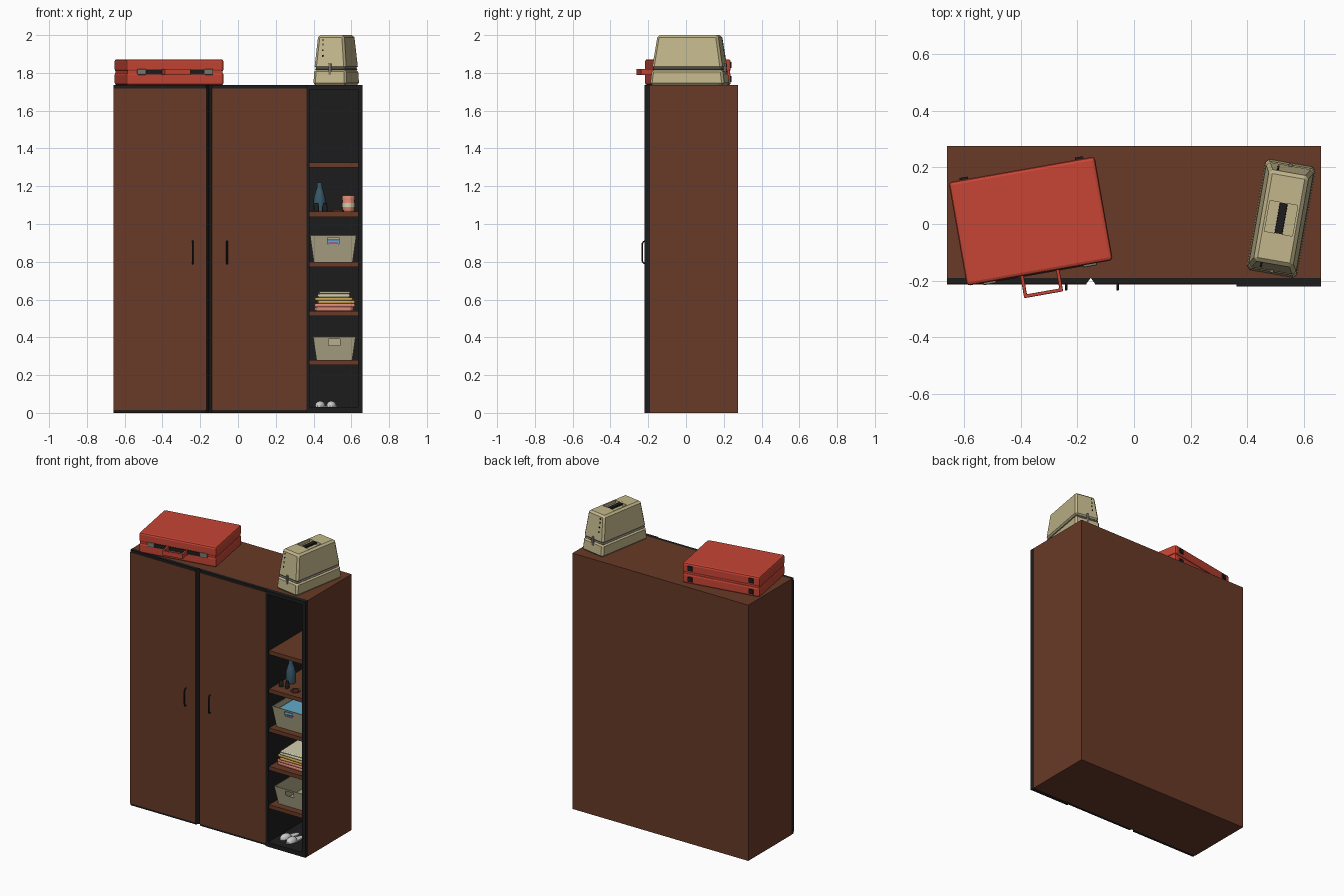
import bpy, bmesh, math
from mathutils import Matrix

if "Cube" in bpy.data.objects:
    bpy.data.objects.remove(bpy.data.objects["Cube"])

def mat(name, r, g, b):
    m = bpy.data.materials.new(name)
    m.diffuse_color = (r, g, b, 1)
    m.use_nodes = True
    m.node_tree.nodes["Principled BSDF"].inputs["Base Color"].default_value = m.diffuse_color
    return m

BROWN = mat("brown_wood", .14, .042, .02)
BLACK = mat("black", .012, .012, .012)
RED = mat("red", .57, .06, .035)
BEIGE = mat("beige", .54, .47, .26)
BIN = mat("bin_canvas", .42, .38, .24)
GREY = mat("grey_metal", .2, .19, .16)
BLUE = mat("blue_cloth", .12, .4, .6)
TEAL = mat("teal_glass", .04, .1, .14)
PINK = mat("salmon", .7, .24, .17)
GOLD = mat("gold", .6, .36, .08)
CREAM = mat("cream", .65, .62, .42)
WHITE = mat("white", .75, .75, .75)
PURPLE = mat("purple", .3, .1, .4)

def finish(name, bm, m, frame=None, bevel=0, segs=2, smooth=False):
    bmesh.ops.recalc_face_normals(bm, faces=bm.faces)
    me = bpy.data.meshes.new(name)
    bm.to_mesh(me)
    bm.free()
    me.materials.append(m)
    ob = bpy.data.objects.new(name, me)
    bpy.context.collection.objects.link(ob)
    if frame:
        ob.matrix_world = frame
    if bevel:
        b = ob.modifiers.new("bevel", 'BEVEL')
        b.width, b.segments = bevel, segs
    if smooth:
        bpy.context.view_layer.objects.active = ob
        ob.select_set(True)
        bpy.ops.object.shade_smooth_by_angle(angle=math.radians(40))
        ob.select_set(False)
    return ob

def box(name, x0, x1, y0, y1, z0, z1, m, frame=None, **kw):
    bm = bmesh.new()
    bmesh.ops.create_cube(bm, size=1)
    for v in bm.verts:
        v.co = (x1 if v.co.x > 0 else x0, y1 if v.co.y > 0 else y0, z1 if v.co.z > 0 else z0)
    return finish(name, bm, m, frame, **kw)

def frustum(name, bottom, top, z0, z1, m, frame, open_top=False, **kw):
    bm = bmesh.new()
    bmesh.ops.create_cube(bm, size=1)
    for v in bm.verts:
        w, l = top if v.co.z > 0 else bottom
        v.co = (v.co.x * w, v.co.y * l, z1 if v.co.z > 0 else z0)
    if open_top:
        up = [f for f in bm.faces if all(v.co.z > z1 - 1e-5 for v in f.verts)]
        bmesh.ops.delete(bm, geom=up, context='FACES_ONLY')
    return finish(name, bm, m, frame, **kw)

def prism(name, pts, z0, z1, m, frame=None, **kw):
    bm = bmesh.new()
    f = bm.faces.new([bm.verts.new((x, y, z0)) for x, y in pts])
    r = bmesh.ops.extrude_face_region(bm, geom=[f])
    for v in r['geom']:
        if isinstance(v, bmesh.types.BMVert):
            v.co.z = z1
    return finish(name, bm, m, frame, **kw)

def lathe(name, profile, x, y, z, m, n=20):
    bm = bmesh.new()
    vs = [bm.verts.new((r, 0, h)) for r, h in profile]
    es = [bm.edges.new(p) for p in zip(vs, vs[1:])]
    bmesh.ops.spin(bm, geom=vs + es, cent=(0, 0, 0), axis=(0, 0, 1), angle=2 * math.pi, steps=n)
    bmesh.ops.remove_doubles(bm, verts=bm.verts, dist=1e-4)
    return finish(name, bm, m, Matrix.Translation((x, y, z)), smooth=True)

def cut(ob, cutter, solid=0):
    bpy.context.view_layer.objects.active = ob
    if solid:
        s = ob.modifiers.new("wall", 'SOLIDIFY')
        s.thickness, s.offset = solid, -1
        bpy.ops.object.modifier_apply(modifier="wall")
    b = ob.modifiers.new("cut", 'BOOLEAN')
    b.operation, b.object, b.solver = 'DIFFERENCE', cutter, 'EXACT'
    bpy.ops.object.modifier_apply(modifier="cut")
    bpy.data.objects.remove(cutter)

def placed(x, y, deg):
    return Matrix.Translation((x, y, 0)) @ Matrix.Rotation(math.radians(deg), 4, 'Z')

# cabinet carcass
box("cabinet_left_side", -.66, -.635, -.19, .275, 0, 1.735, BROWN)
box("cabinet_right_side", .64, .66, -.19, .275, 0, 1.735, BROWN)
box("cabinet_back", -.635, .64, .25, .275, 0, 1.735, BROWN)
box("cabinet_top", -.635, .64, -.19, .25, 1.715, 1.735, BROWN)
box("cabinet_base", -.635, .64, -.19, .25, 0, .02, BROWN)
box("cabinet_inner_face", -.635, .355, -.19, -.18, .02, 1.715, BLACK)

# doors: black slabs with a V groove between them, brown faces
prism("left_door", [(-.66, -.19), (-.66, -.212), (-.169, -.212), (-.153, -.19)], .002, 1.735, BLACK)
prism("right_door", [(-.153, -.19), (-.137, -.212), (.362, -.212), (.362, -.19)], .002, 1.735, BLACK)
box("left_door_face", -.66, -.168, -.214, -.211, .015, 1.718, BROWN)
box("right_door_face", -.138, .362, -.214, -.211, .015, 1.718, BROWN)
for side, x in (("left", -.24), ("right", -.058)):
    cu = bpy.data.curves.new(side + "_door_handle", 'CURVE')
    cu.dimensions, cu.bevel_depth, cu.bevel_resolution = '3D', .0045, 1
    cu.materials.append(BLACK)
    path = [(-.21, .79), (-.225, .793), (-.232, .805), (-.232, .895), (-.225, .907), (-.21, .91)]
    sp = cu.splines.new('POLY')
    sp.points.add(len(path) - 1)
    for p, (y, z) in zip(sp.points, path):
        p.co = (x, y, z, 1)
    bpy.context.collection.objects.link(bpy.data.objects.new(side + "_door_handle", cu))

# open shelf bay: front frame, liner and shelves
box("bay_left_stile", .362, .378, -.22, -.19, 0, 1.735, BLACK)
box("bay_right_stile", .636, .66, -.22, -.19, 0, 1.735, BLACK)
box("bay_top_rail", .378, .636, -.22, -.19, 1.71, 1.735, BLACK)
box("bay_bottom_rail", .378, .636, -.22, -.19, 0, .03, BLACK)
box("bay_left_liner", .355, .378, -.19, .25, .02, 1.715, BLACK)
box("bay_right_liner", .636, .64, -.19, .25, .02, 1.715, BLACK)
box("bay_back_liner", .378, .636, .24, .25, .02, 1.715, BLACK)
box("bay_floor", .378, .636, -.19, .24, .02, .03, BLACK)
box("bay_ceiling", .378, .636, -.19, .24, 1.71, 1.715, BLACK)
for i, z in enumerate((.28, .54, .80, 1.065, 1.325)):
    box(f"shelf_{i + 1}", .378, .636, -.205, .24, z - .027, z, BROWN)

# storage bins with a grip hole
for name, x, z, h, w in (("lower_bin", .51, .28, .122, .225), ("upper_bin", .504, .80, .14, .245)):
    b = frustum(name, (w * .84, .29), (w, .33), z, z + h, BIN, placed(x, -.015, 0), open_top=True)
    cut(b, box("cutter", x - .03, x + .03, -.25, -.1, z + h - .045, z + h - .012, BIN), .006)
frustum("upper_bin_cloth", (.2, .29), (.21, .3), .86, .918, BLUE, placed(.504, -.015, 0), bevel=.01)
box("upper_bin_purple_cloth", .48, .53, -.168, -.155, .893, .904, PURPLE)

# folded clothes
z = .54
for i, (w, h, m, dx) in enumerate(((.205, .02, PINK, 0), (.215, .018, PINK, 0), (.195, .016, GOLD, .005),
                                   (.20, .018, GOLD, 0), (.17, .018, CREAM, -.005), (.165, .012, CREAM, -.005))):
    box(f"folded_cloth_{i + 1}", -w / 2, w / 2, -.14, .14, z, z + h, m,
        placed(.512 + dx, -.02, (i % 3 - 1) * 2), bevel=.006, smooth=True)
    z += h

# bottle, jars and ring
lathe("bottle", [(0, 0), (.029, 0), (.031, .01), (.031, .07), (.022, .105), (.014, .13), (.014, .155), (0, .155)],
      .432, -.05, 1.065, TEAL)
for i, x in enumerate((.416, .46)):
    lathe(f"small_jar_{i + 1}", [(0, 0), (.014, 0), (.014, .03), (.011, .034), (.011, .045), (0, .045)],
          x, -.13, 1.065, BLACK)
lathe("pink_jar", [(0, 0), (.028, 0), (.033, .01), (.033, .055), (.028, .062), (0, .062)], .585, -.06, 1.065, PINK)
lathe("pink_jar_lid", [(0, .06), (.034, .06), (.034, .08), (.03, .085), (0, .085)], .585, -.06, 1.065, PINK)
lathe("pink_jar_label", [(.0335, .025), (.0345, .025), (.0345, .045), (.0335, .045), (.0335, .025)],
      .585, -.06, 1.065, CREAM)
lathe("bracelet", [(.02, 0), (.03, 0), (.03, .008), (.02, .008), (.02, 0)], .53, -.14, 1.065, BROWN)

# shoes
for i, (x, y, a) in enumerate(((.445, -.08, -18), (.5, -.1, -10))):
    f = placed(x, y, a)
    sole = [((.024 + .005 * math.sin(t)) * math.cos(t), -.075 * math.sin(t))
            for t in (k * math.pi / 8 for k in range(16))]
    prism(f"shoe_sole_{i + 1}", sole, .03, .039, WHITE, f)
    bm = bmesh.new()
    bmesh.ops.create_uvsphere(bm, u_segments=14, v_segments=8, radius=1)
    for v in bm.verts:
        v.co = (v.co.x * .026, v.co.y * .04 - .032, .038 + max(v.co.z, 0) * .025)
    finish(f"shoe_upper_{i + 1}", bm, WHITE, f, smooth=True)

# red suitcase
S = placed(-.365, .01, 10)
W, D = .262, .186
for name, z0, z1 in (("suitcase_lower_shell", 1.735, 1.802), ("suitcase_upper_shell", 1.807, 1.872)):
    box(name, -W, W, -D, D, z0, z1, RED, S, bevel=.012, segs=2)
box("suitcase_core", -W + .006, W - .006, -D + .006, D - .006, 1.79, 1.82, RED, S)
box("suitcase_lock_strip", -.19, .19, -D - .003, -D + .01, 1.791, 1.818, BLACK, S)
h, y0, y1, t = .07, -D + .005, -.264, .012
prism("suitcase_handle", [(-h, y0), (-h, y1), (h, y1), (h, y0), (h - t, y0), (h - t, y1 + t),
                          (-h + t, y1 + t), (-h + t, y0)], 1.788, 1.821, RED, S, bevel=.003)
for s in (-1, 1):
    box("suitcase_latch", s * .18 - .024, s * .18 + .024, -D - .008, -D + .01, 1.79, 1.82, GREY, S, bevel=.004)
    for zc in (1.768, 1.842):
        box("suitcase_foot", s * .207 - .015, s * .207 + .015, D - .005, D + .008, zc - .015, zc + .015, BLACK, S)

# beige tapered carry case
C = placed(.52, .02, -10)
frustum("case_base", (.18, .40), (.172, .38), 1.735, 1.818, BEIGE, C, bevel=.012, segs=1)
frustum("case_seam", (.166, .374), (.166, .374), 1.81, 1.83, GREY, C, bevel=.012, segs=1)
lid = frustum("case_lid", (.172, .38), (.14, .325), 1.823, 2.0, BEIGE, C, bevel=.012, segs=1)
bpy.context.view_layer.objects.active = lid
bpy.ops.object.modifier_apply(modifier="bevel")
cut(lid, box("cutter", -.05, .05, -.055, .055, 1.98, 2.1, BEIGE, C))
box("case_handle", -.014, .014, -.077, .077, 1.988, 2.0, BLACK, C, bevel=.003)
for s in (-1, 1):
    box("case_latch", -.007, .007, s * .184 - .012, s * .184 + .012, 1.79, 1.85, GREY, C, bevel=.003)
    for zc in (1.89, 1.92, 1.95, 1.975):
        yc = s * (.19 - (zc - 1.823) * .155)
        box("case_rivet", -.044, -.038, yc - .003, yc + .003, zc - .005, zc + .005, BLACK, C)
